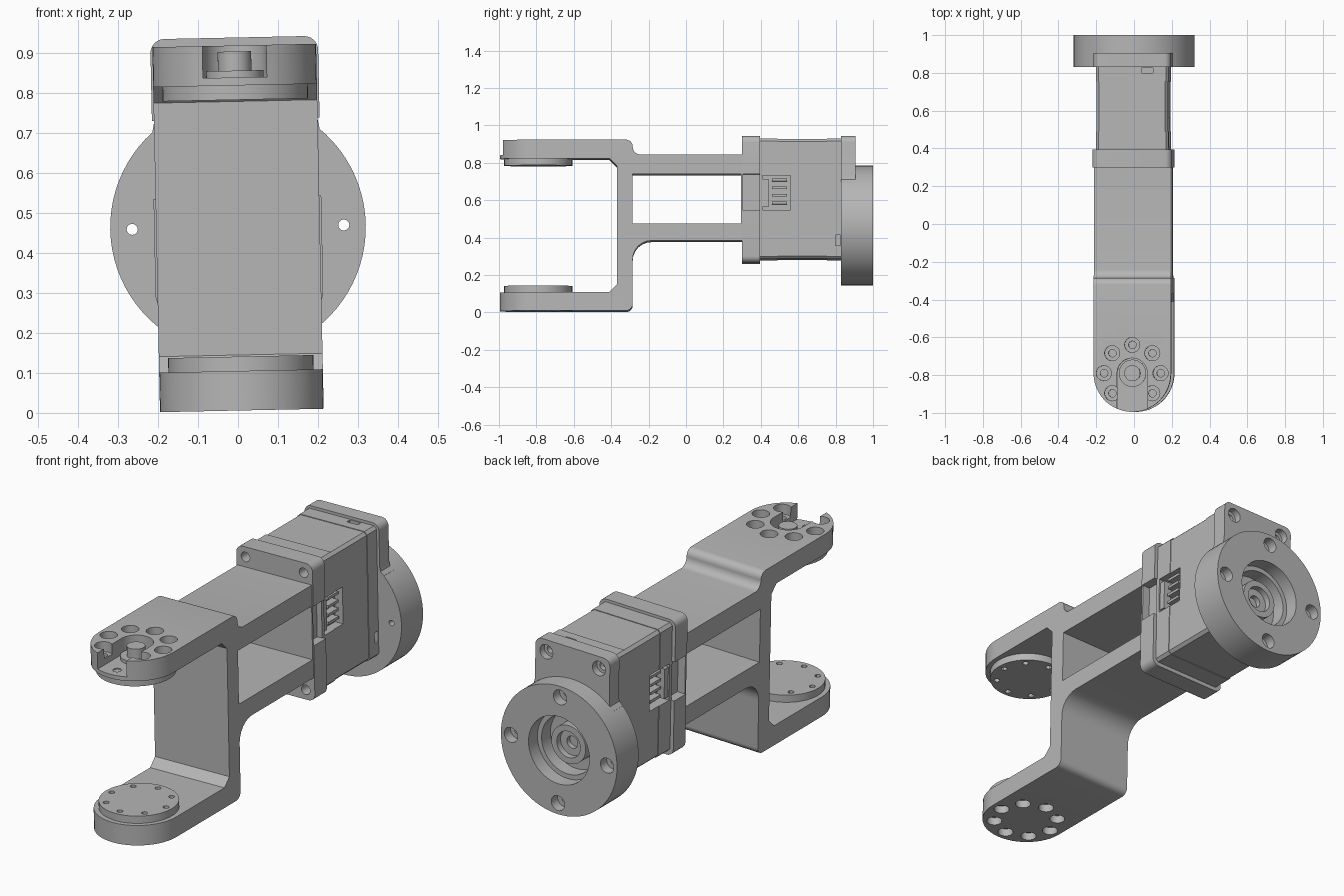
import bpy, bmesh, math
from mathutils import Matrix, Vector

if "Cube" in bpy.data.objects:
    bpy.data.objects.remove(bpy.data.objects["Cube"])

grey = bpy.data.materials.new("mid_grey")
grey.diffuse_color = (0.47, 0.47, 0.47, 1)
grey.use_nodes = True
grey.node_tree.nodes["Principled BSDF"].inputs["Base Color"].default_value = grey.diffuse_color
parts = []


def prism(name, pts, axis, a, b, keep=True):
    """Extrude a 2D outline along an axis from a to b."""
    def place(u, v, w):
        return {'x': (w, u, v), 'y': (u, w, v), 'z': (u, v, w)}[axis]
    bm = bmesh.new()
    lo = [bm.verts.new(place(u, v, a)) for u, v in pts]
    hi = [bm.verts.new(place(u, v, b)) for u, v in pts]
    bm.faces.new(lo)
    bm.faces.new(hi)
    for i in range(len(pts)):
        j = (i + 1) % len(pts)
        bm.faces.new((lo[i], lo[j], hi[j], hi[i]))
    bmesh.ops.recalc_face_normals(bm, faces=bm.faces)
    me = bpy.data.meshes.new(name)
    bm.to_mesh(me)
    bm.free()
    me.materials.append(grey)
    ob = bpy.data.objects.new(name, me)
    bpy.context.collection.objects.link(ob)
    if keep:
        parts.append(ob)
    return ob


def circle(u, v, r, n=40):
    return [(u + r * math.cos(2 * math.pi * i / n), v + r * math.sin(2 * math.pi * i / n)) for i in range(n)]


def rounded(pts, n=6):
    """Outline with arcs: each point is (u, v) or (u, v, set-back)."""
    out = []
    for i, p in enumerate(pts):
        c = Vector(p[:2])
        if len(p) < 3:
            out.append(tuple(c))
            continue
        d1 = (Vector(pts[i - 1][:2]) - c).normalized()
        d2 = (Vector(pts[(i + 1) % len(pts)][:2]) - c).normalized()
        w = math.sin(d1.angle(d2) / 2)
        s, e = c + d1 * p[2], c + d2 * p[2]
        for k in range(n + 1):
            t = k / n
            b0, b1, b2 = (1 - t) ** 2, 2 * t * (1 - t) * w, t * t
            out.append(tuple((s * b0 + c * b1 + e * b2) / (b0 + b1 + b2)))
    return out


def rect(u0, u1, v0, v1, r=None):
    c = [(u0, v0), (u1, v0), (u1, v1), (u0, v1)]
    return rounded([p + (r,) for p in c]) if r else c


def cut(ob, pts, axis, a, b, op='DIFFERENCE'):
    """Boolean an extruded outline with an object, then discard the cutter."""
    tool = prism("cutter", pts, axis, a, b, keep=False)
    m = ob.modifiers.new("cut", 'BOOLEAN')
    m.operation, m.solver, m.object = op, 'EXACT', tool
    dg = bpy.context.evaluated_depsgraph_get()
    new = bpy.data.meshes.new_from_object(ob.evaluated_get(dg))
    ob.modifiers.clear()
    ob.data = new
    bpy.data.objects.remove(tool)


HW, PY = 0.205, -0.79                      # bracket half width, pivot position
ring = [(0.15 * math.cos(k * math.pi / 4), PY + 0.15 * math.sin(k * math.pi / 4)) for k in range(8)]

# Forked bracket: side profile trimmed by a round-ended plan
bracket = prism("fork_bracket", rounded([
    (-1.1, 0.006), (-0.285, 0.006, 0.035), (-0.285, 0.38, 0.1), (0.31, 0.38),
    (0.31, 0.84), (-0.285, 0.84, 0.042), (-0.285, 0.92, 0.036), (-1.1, 0.92),
    (-1.1, 0.82), (-0.41, 0.82), (-0.37, 0.78), (-0.37, 0.145), (-0.41, 0.105), (-1.1, 0.105)]),
    'x', -0.3, 0.3)
plan = [(HW * math.cos(math.pi + math.pi * i / 24), PY + HW * math.sin(math.pi + math.pi * i / 24))
        for i in range(25)] + [(HW, 0.305), (-HW, 0.305)]
cut(bracket, plan, 'z', -0.1, 1.1, 'INTERSECT')
cut(bracket, rect(-0.285, 0.295, 0.472, 0.737), 'x', -0.3, 0.3)

# Open slot and screw holes in the fork arms
slot = [(0.08 * math.cos(math.pi * i / 16), PY + 0.08 * math.sin(math.pi * i / 16)) for i in range(17)]
cut(bracket, slot + [(-0.08, -1.1), (0.08, -1.1)], 'z', 0.84, 1.0)
for k, (x, y) in enumerate(ring):
    if k != 6:
        cut(bracket, circle(x, y, 0.04, 24), 'z', 0.87, 1.0)
    cut(bracket, circle(x, y, 0.02, 16), 'z', 0.835, 1.0)
    cut(bracket, circle(x, y, 0.036, 24), 'z', -0.05, 0.045)
    cut(bracket, circle(x, y, 0.02, 16), 'z', -0.05, 0.075)

# Pivot pin in the slot
prism("pivot_collar", circle(0, PY, 0.072), 'z', 0.83, 0.857)
prism("pivot_pin", circle(0, PY, 0.042), 'z', 0.85, 0.905)

# Round horn discs on the inner faces of the arms
for name, z0, z1, h0, h1 in (("lower_horn", 0.10, 0.141, 0.125, 0.2), ("upper_horn", 0.784, 0.825, 0.7, 0.80)):
    disc = prism(name, circle(0, PY, 0.182, 56), 'z', z0, z1)
    for x, y in ring:
        cut(disc, circle(x, y, 0.014, 12), 'z', h0, h1)

# Mounting flange with side notches and screw holes
flange = prism("mounting_flange", rect(-0.21, 0.21, 0.262, 0.94, 0.035), 'y', 0.30, 0.395)
for s in (-1, 1):
    cut(flange, rect(*sorted((s * 0.165, s * 0.3)), 0.54, 0.735), 'y', 0.2, 0.5)
    for z in (0.31, 0.89):
        cut(flange, circle(s * 0.16, z, 0.024, 20), 'y', 0.2, 0.37)

# Motor body: front, middle and rear housings with shallow seams
for name, y0, y1, i in (("front_housing", 0.39, 0.489, 0), ("middle_housing", 0.487, 0.757, 0.003),
                        ("rear_housing", 0.755, 0.84, 0)):
    w = 0.192 - i
    body = prism(name, rounded([(-w, 0.282 + i, 0.014), (w, 0.282 + i, 0.014),
                                (w, 0.926 - i, 0.014), (-w, 0.926 - i, 0.014)], 1), 'y', y0, y1)
    for s in (-1, 1):
        if y0 < 0.5:                        # connector recess
            cut(body, rect(0.41, 0.56, 0.545, 0.728), 'x', *sorted((s * 0.145, s * 0.3)))
    if y0 > 0.7:                            # small cable notches
        cut(body, rect(0.80, 0.825, 0.355, 0.41), 'x', 0.17, 0.3)
        cut(body, rect(0.05, 0.11, 0.80, 0.825), 'z', 0.905, 1.0)

# Connector pins and surround
for s in (-1, 1):
    for k in range(4):
        z = 0.575 + k * 0.041
        prism("connector_pin", rect(0.46, 0.54, z, z + 0.014), 'x', *sorted((s * 0.14, s * 0.18)))
    prism("connector_lip", rect(0.41, 0.44, 0.56, 0.71), 'x', *sorted((s * 0.14, s * 0.185)))

# Rear hub with stepped bore and bolt holes
HZ = 0.465
hub = prism("rear_hub", circle(0, HZ, 0.32, 80), 'y', 0.83, 1.0)
cut(hub, circle(0, HZ, 0.168, 56), 'y', 0.93, 1.1)
cut(hub, circle(0, HZ, 0.145, 56), 'y', 0.86, 1.1)

# Rear plate flaring into the hub
half = [(0.228, 0.66), (0.228, 0.69), (0.21, 0.705), (0.205, 0.73), (0.205, 0.94, 0.035)]
plate = prism("rear_plate", rounded(half + [(-p[0],) + p[1:] for p in reversed(half)]), 'y', 0.83, 0.905)
for s in (-1, 1):
    cut(plate, circle(s * 0.145, 0.88, 0.036, 24), 'y', 0.87, 1.0)
    cut(plate, circle(s * 0.145, 0.88, 0.02, 16), 'y', 0.845, 1.0)
for x, z in ((0.265, 0), (-0.265, 0), (0, 0.265), (0, -0.265)):
    cut(hub, circle(x, HZ + z, 0.037, 24), 'y', 0.95, 1.1)
    cut(hub, circle(x, HZ + z, 0.014, 12), 'y', 0.7, 1.1)

# Output shaft inside the bore
shaft = prism("output_shaft", circle(0, HZ, 0.095), 'y', 0.85, 0.925)
cut(shaft, circle(0, HZ, 0.065), 'y', 0.895, 1.1)
cut(shaft, circle(0, HZ, 0.03, 24), 'y', 0.87, 1.1)

# Slight roll of the whole assembly, then shading
roll = Matrix.Translation((0, 0, HZ)) @ Matrix.Rotation(math.radians(-1.2), 4, 'Y') @ Matrix.Translation((0, 0, -HZ))
bpy.ops.object.select_all(action='DESELECT')
for ob in parts:
    ob.data.transform(roll)
    ob.select_set(True)
bpy.context.view_layer.objects.active = parts[0]
bpy.ops.object.shade_smooth_by_angle(angle=math.radians(30))
